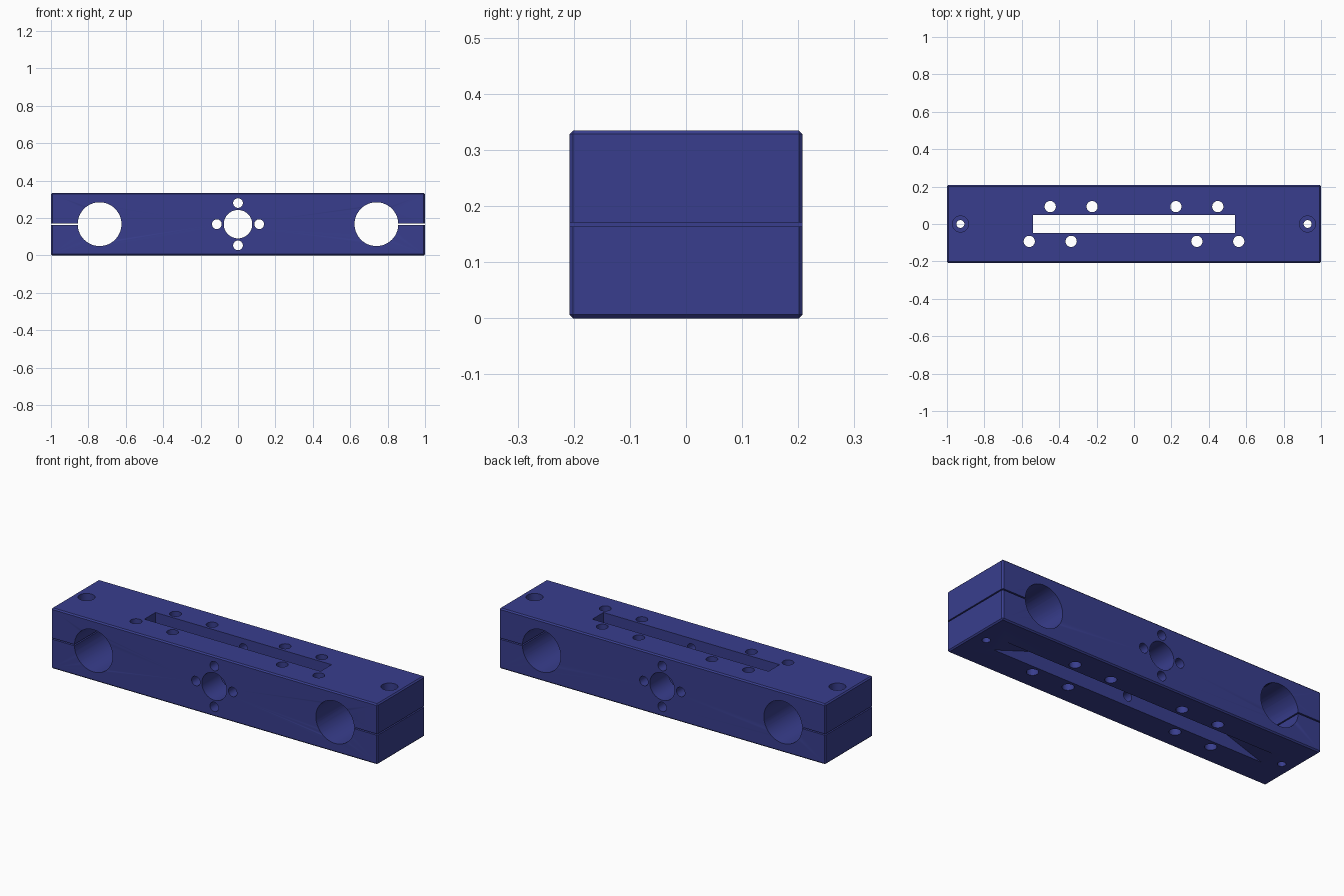
import bpy, bmesh, math
from mathutils import Matrix

if "Cube" in bpy.data.objects:
    bpy.data.objects.remove(bpy.data.objects["Cube"])

W, D, H = 2.0, 0.416, 0.335
MID = 0.167

blue = bpy.data.materials.new("dark_blue")
blue.diffuse_color = (0.04, 0.048, 0.27, 1)
blue.use_nodes = True
blue.node_tree.nodes["Principled BSDF"].inputs["Base Color"].default_value = blue.diffuse_color


def make_object(name, bm):
    bmesh.ops.recalc_face_normals(bm, faces=bm.faces)
    me = bpy.data.meshes.new(name)
    bm.to_mesh(me)
    bm.free()
    ob = bpy.data.objects.new(name, me)
    me.materials.append(blue)
    bpy.context.collection.objects.link(ob)
    return ob


def box(name, lo, hi, chamfer=0):
    bm = bmesh.new()
    size = [b - a for a, b in zip(lo, hi)]
    centre = [(a + b) / 2 for a, b in zip(lo, hi)]
    bmesh.ops.create_cube(bm, size=1, matrix=Matrix.Translation(centre) @ Matrix.Diagonal((*size, 1)))
    if chamfer:
        bmesh.ops.bevel(bm, geom=bm.edges[:], offset=chamfer, segments=1, affect='EDGES')
    return make_object(name, bm)


def cone(loc, r_bottom, r_top, depth, axis='Z', sides=32):
    bm = bmesh.new()
    turn = Matrix.Rotation(math.radians(90), 4, 'X') if axis == 'Y' else Matrix()
    bmesh.ops.create_cone(bm, cap_ends=True, segments=sides, radius1=r_bottom, radius2=r_top,
                          depth=depth, matrix=Matrix.Translation(loc) @ turn)
    return make_object("cutter", bm)


def cut(target, cutter):
    mod = target.modifiers.new("cut", 'BOOLEAN')
    mod.operation = 'DIFFERENCE'
    mod.solver = 'EXACT'
    mod.object = cutter
    bpy.context.view_layer.objects.active = target
    bpy.ops.object.modifier_apply(modifier=mod.name)
    bpy.data.objects.remove(cutter, do_unlink=True)


# Chamfered bar
block = box("clamp_block", (-W / 2, -D / 2, 0), (W / 2, D / 2, H), 0.007)

# Long vertical slot with ramps flaring out toward the underside
profile = [(-0.87, -0.01), (-0.54, 0.10), (-0.54, 0.4), (0.54, 0.4), (0.54, 0.10), (0.87, -0.01)]
bm = bmesh.new()
face = bm.faces.new([bm.verts.new((x, -0.048, z)) for x, z in profile])
ext = bmesh.ops.extrude_face_region(bm, geom=[face])
bmesh.ops.translate(bm, vec=(0, 0.096, 0),
                    verts=[v for v in ext["geom"] if isinstance(v, bmesh.types.BMVert)])
cut(block, make_object("cutter", bm))

for s in (-1, 1):
    # Rod bore with chamfered rims
    cut(block, cone((s * 0.74, 0, MID), 0.117, 0.117, 1, 'Y', 64))
    for e in (-1, 1):
        r_neg, r_pos = (0.107, 0.127) if e < 0 else (0.127, 0.107)
        # local +z points to -y after the turn
        cut(block, cone((s * 0.74, e * D / 2, MID), r_neg, r_pos, 0.02, 'Y', 64))
    # Clamp slit from the bore to the bar end
    lo, hi = sorted((s * 0.75, s * 1.1))
    cut(block, box("cutter", (lo, -0.5, 0.1635), (hi, 0.5, 0.1705)))
    # Clamp screw hole with counterbore
    cut(block, cone((s * 0.928, 0, 0.17), 0.021, 0.021, 1))
    cut(block, cone((s * 0.928, 0, 0.36), 0.043, 0.043, 0.2))
    # Staggered mounting holes on both sides of the slot
    for x, y in ((0.448, 0.093), (0.224, 0.093), (0.56, -0.093), (0.336, -0.093)):
        cut(block, cone((s * x, y, 0.17), 0.03, 0.03, 1))
    # Screw holes around the centre bore
    cut(block, cone((s * 0.113, 0, MID), 0.026, 0.026, 1, 'Y'))
    cut(block, cone((0, 0, MID + s * 0.113), 0.026, 0.026, 1, 'Y'))

# Centre bore
cut(block, cone((0, 0, MID), 0.076, 0.076, 1, 'Y', 48))

bpy.ops.object.select_all(action='DESELECT')
block.select_set(True)
bpy.context.view_layer.objects.active = block
bpy.ops.object.shade_smooth_by_angle(angle=math.radians(25))
